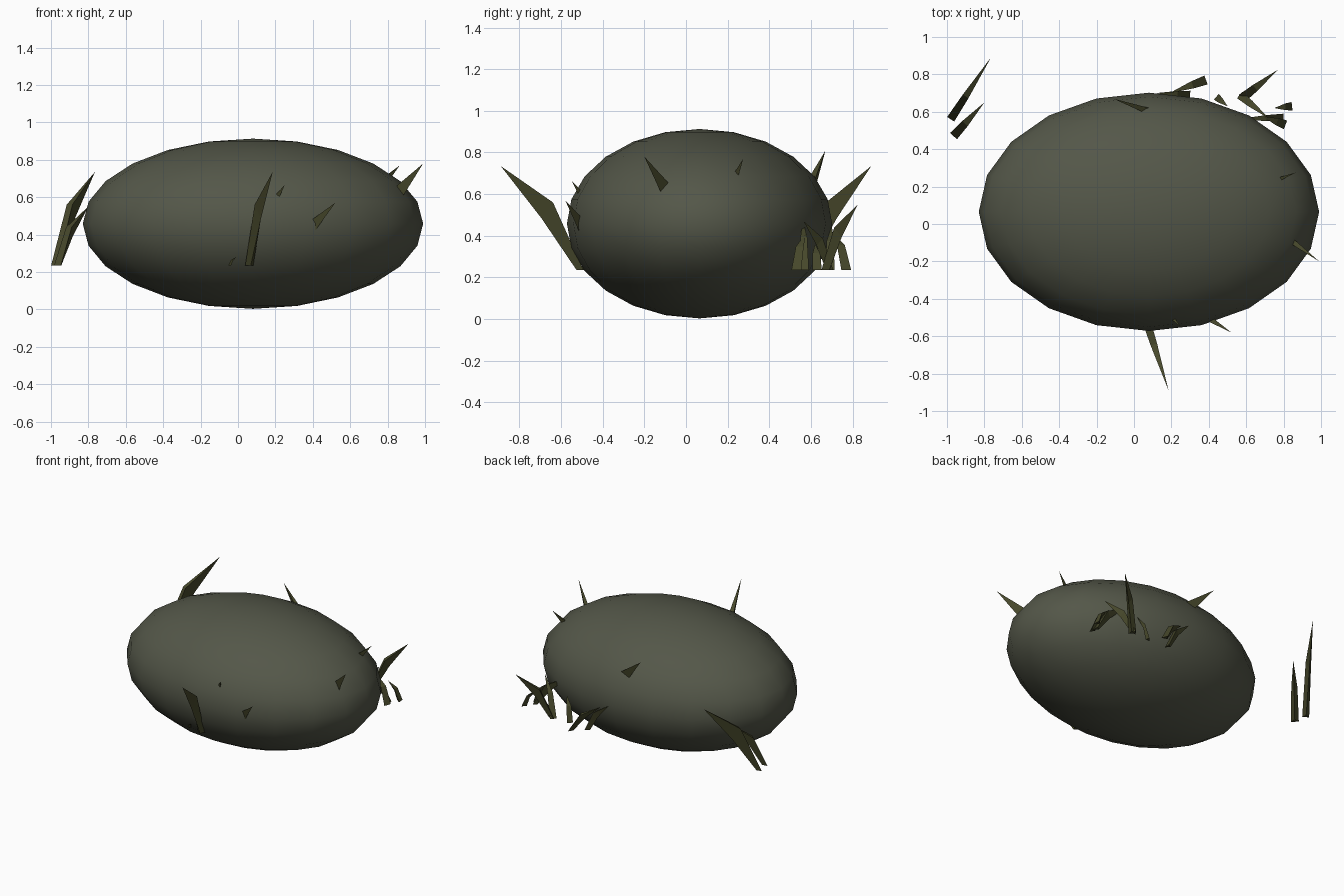
import bpy, bmesh
from mathutils import Vector

if "Cube" in bpy.data.objects:
    bpy.data.objects.remove(bpy.data.objects["Cube"], do_unlink=True)


def material(name, color):
    mat = bpy.data.materials.new(name)
    mat.use_nodes = True
    mat.diffuse_color = color
    mat.node_tree.nodes["Principled BSDF"].inputs["Base Color"].default_value = color
    return mat


stone = material("mossy stone grey", (0.088, 0.095, 0.066, 1))
olive = material("olive grass", (0.062, 0.064, 0.024, 1))

# Boulder: a stretched smooth sphere
bpy.ops.mesh.primitive_uv_sphere_add(segments=20, ring_count=12, radius=1,
                                     location=(0.08, 0.065, 0.458))
rock = bpy.context.object
rock.name = "boulder"
rock.scale = (0.91, 0.637, 0.455)
bpy.ops.object.transform_apply(location=False, rotation=False, scale=True)
bpy.ops.object.shade_smooth()
rock.data.materials.append(stone)


# Grass blade: a bent three-sided spike with a ridge on its leaning side
def grass_blade(name, base, tip, width):
    base, tip = Vector(base), Vector(tip)
    run = tip - base
    lean = Vector((run.x, run.y, 0)).normalized()
    side = Vector((-lean.y, lean.x, 0)) * width / 2
    bend = base + Vector((run.x * 0.37, run.y * 0.37, run.z * 0.65))
    bm = bmesh.new()
    low = [bm.verts.new(p) for p in (base - side, base + side, base + lean * width * 0.6)]
    mid = [bm.verts.new(p) for p in (bend - side * 0.8, bend + side * 0.8, base + run * 0.5)]
    end = bm.verts.new(tip)
    bm.faces.new(low)
    for i in range(3):
        j = (i + 1) % 3
        bm.faces.new((low[i], low[j], mid[j], mid[i]))
        bm.faces.new((mid[i], mid[j], end))
    bmesh.ops.recalc_face_normals(bm, faces=bm.faces)
    mesh = bpy.data.meshes.new(name)
    bm.to_mesh(mesh)
    bm.free()
    mesh.materials.append(olive)
    bpy.context.collection.objects.link(bpy.data.objects.new(name, mesh))


G = 0.235  # height of the grass roots
BLADES = {
    "side_grass": [
        ((-0.98, 0.56, G), (-0.765, 0.89, 0.735), 0.045),
        ((-0.965, 0.47, G), (-0.8, 0.65, 0.55), 0.05),
    ],
    "front_grass": [
        ((0.06, -0.5, G), (0.185, -0.89, 0.735), 0.045),
        ((0.28, -0.43, G), (0.52, -0.58, 0.57), 0.05),
        ((0.13, -0.42, 0.4), (0.25, -0.55, 0.665), 0.04),
        ((-0.045, -0.485, G), (-0.01, -0.52, 0.28), 0.02),
    ],
    "upper_grass": [
        ((0.68, 0.03, 0.28), (0.99, -0.2, 0.78), 0.05),
        ((0.6, 0.17, 0.4), (0.865, 0.275, 0.77), 0.045),
        ((0.2, 0.56, 0.4), (-0.11, 0.67, 0.81), 0.045),
    ],
    "back_grass": [
        ((0.385, 0.77, G), (0.19, 0.7, 0.42), 0.05),
        ((0.3, 0.69, G), (0.12, 0.7, 0.45), 0.045),
        ((0.44, 0.68, G), (0.5, 0.63, 0.4), 0.04),
        ((0.575, 0.67, G), (0.77, 0.825, 0.55), 0.05),
        ((0.565, 0.69, G), (0.72, 0.565, 0.47), 0.045),
        ((0.845, 0.63, G), (0.75, 0.62, 0.36), 0.045),
        ((0.81, 0.53, G), (0.69, 0.575, 0.41), 0.05),
        ((0.8, 0.57, G), (0.55, 0.56, 0.48), 0.04),
    ],
}
for label, blades in BLADES.items():
    for number, (base, tip, width) in enumerate(blades, 1):
        grass_blade(f"{label}_{number}", base, tip, width)
